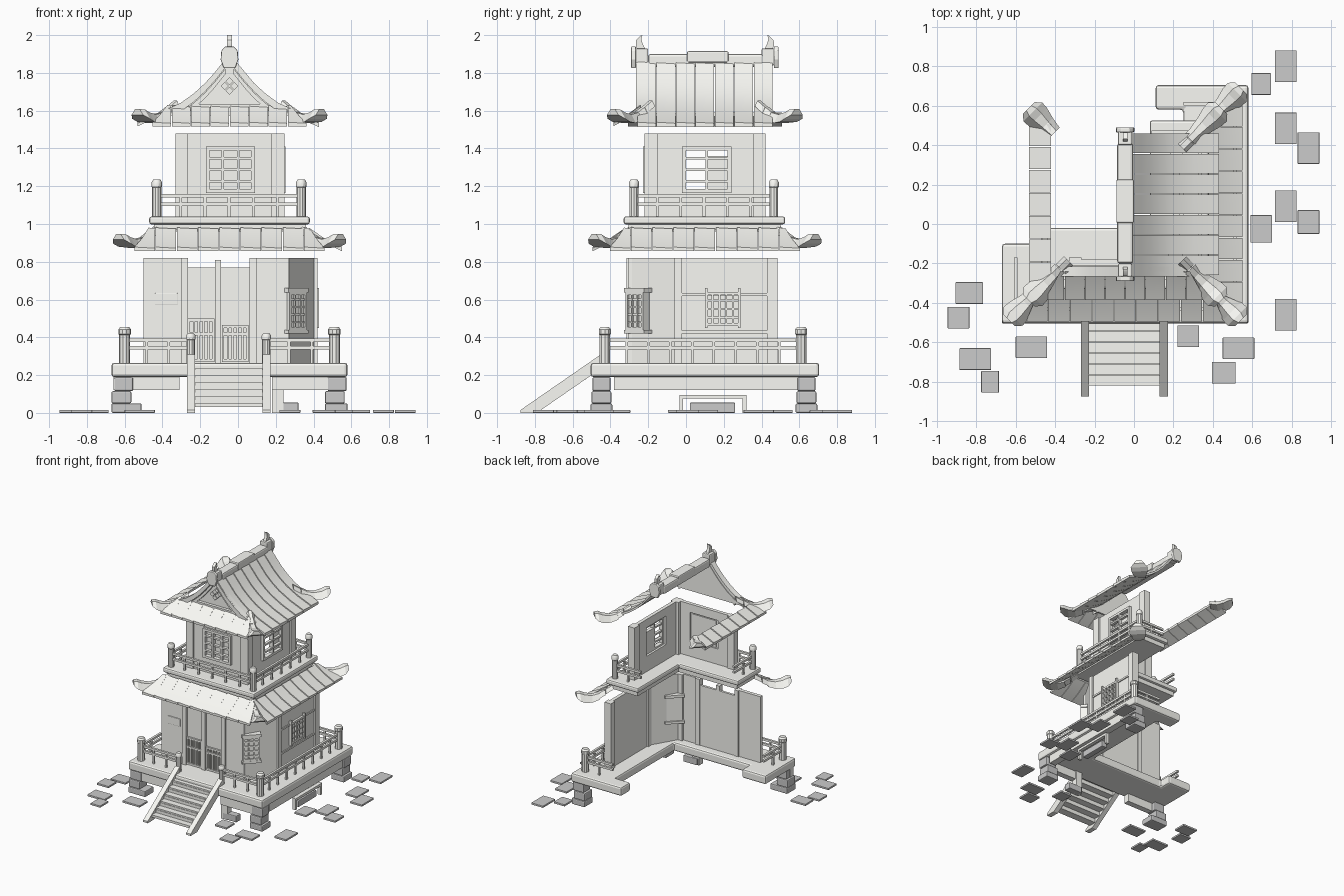
import bpy, bmesh, math
from mathutils import Vector

if "Cube" in bpy.data.objects:
    bpy.data.objects.remove(bpy.data.objects["Cube"])

CX, CY = -0.045, 0.1          # tower axis
PALE = bpy.data.materials.new("pale_plaster")
PALE.diffuse_color = (.95, .95, .91, 1)
PALE.use_nodes = True
PALE.node_tree.nodes["Principled BSDF"].inputs["Base Color"].default_value = PALE.diffuse_color
STONE = bpy.data.materials.new("pale_stone")
STONE.diffuse_color = (.95, .95, .95, 1)
STONE.use_nodes = True
STONE.node_tree.nodes["Principled BSDF"].inputs["Base Color"].default_value = STONE.diffuse_color


def make(name, verts, faces, bevel=0, smooth=False):
    me = bpy.data.meshes.new(name)
    me.from_pydata([tuple(v) for v in verts], [], faces)
    bm = bmesh.new()
    bm.from_mesh(me)
    bmesh.ops.recalc_face_normals(bm, faces=bm.faces)
    bm.to_mesh(me)
    bm.free()
    me.materials.append(STONE if "stone" in name else PALE)
    ob = bpy.data.objects.new(name, me)
    bpy.context.collection.objects.link(ob)
    if bevel:
        m = ob.modifiers.new("bevel", 'BEVEL')
        m.width, m.segments = bevel, 2
    if smooth:
        for p in me.polygons:
            p.use_smooth = True
        me.set_sharp_from_angle(angle=math.radians(35))
    return ob


def loft(name, rings, bevel=0, smooth=False):
    n = len(rings[0])
    faces = [(i * n + j, i * n + (j + 1) % n, (i + 1) * n + (j + 1) % n, (i + 1) * n + j)
             for i in range(len(rings) - 1) for j in range(n)]
    faces += [tuple(range(n)), tuple(range((len(rings) - 1) * n, len(rings) * n))]
    return make(name, [v for r in rings for v in r], faces, bevel, smooth)


def prism(name, outline, z0, z1, bevel=0):
    return loft(name, [[(x, y, z) for x, y in outline] for z in (z0, z1)], bevel)


def box(name, x0, x1, y0, y1, z0, z1, bevel=0):
    return prism(name, [(x0, y0), (x1, y0), (x1, y1), (x0, y1)], z0, z1, bevel)


def wall(name, p, q, z0, z1, t=0.03, bevel=0):
    """Upright slab between two plan points."""
    p, q = Vector(p), Vector(q)
    d = (q - p).normalized()
    n = Vector((-d.y, d.x)) * t / 2
    return prism(name, [p + n, q + n, q - n, p - n], z0, z1, bevel)


def post(name, x, y, z0, z1, r, sides=10):
    ring = lambda rr, z: [(x + rr * math.cos(2 * math.pi * i / sides),
                           y + rr * math.sin(2 * math.pi * i / sides), z) for i in range(sides)]
    h = z1 - z0
    return loft(name, [ring(r, z0), ring(r, z0 + h * .78), ring(r * 1.15, z0 + h * .8),
                       ring(r * 1.15, z0 + h * .93), ring(r * .8, z1)], smooth=True)


# ---- paving stones: centre and size
for x, y, w, d in [(.77, .8, .11, .16), (.645, .71, .1, .11), (.77, .485, .11, .16), (.885, .385, .11, .16),
                   (.77, .09, .11, .16), (.885, .01, .11, .12), (.645, -.025, .11, .14), (.77, -.46, .11, .16),
                   (.53, -.63, .16, .11), (.455, -.755, .12, .11), (.275, -.57, .11, .11), (-.52, -.625, .16, .11),
                   (-.805, -.685, .16, .11), (-.73, -.8, .09, .11), (-.89, -.475, .11, .11), (-.835, -.35, .14, .11)]:
    box("paving_stone", x - w / 2, x + w / 2, y - d / 2, y + d / 2, 0, .016, .003)

# ---- L-shaped floors (front and right strips)
prism("ground_platform", [(-.67, -.505), (.58, -.505), (.58, .705), (.11, .705), (.11, .58), (.25, .58),
                          (.25, -.2), (-.45, -.2), (-.45, -.1), (-.67, -.1)], .19, .265, .015)


def ell(name, x0, x1, y0, y1, xi, yi, z0, z1, bevel=0):
    prism(name, [(x0, y0), (x1, y0), (x1, y1), (xi, y1), (xi, yi), (x0, yi)], z0, z1, bevel)


ell("balcony_slab", -.47, .38, -.33, .525, .08, -.02, .998, 1.04, .012)
ell("balcony_support", -.445, .36, -.305, .5, .1, -.04, .96, 1.0)

# ---- foundation beams and stones
box("front_beam_left", -.66, -.31, -.49, -.44, .12, .19)
box("front_beam_right", .18, .56, -.49, -.44, .12, .19)
box("right_beam", .5, .56, -.38, .66, .12, .19)
for x, y in [(-.61, -.45), (.52, -.45), (.52, .635)]:
    w = .1 if x < 0 else .06
    box("foundation_stone_low", x - .06, x + w, y - .055, y + .06, 0, .05, .008)
    box("foundation_stone_mid", x - .06, x + .045, y - .05, y + .055, .05, .115, .008)
    box("foundation_stone_top", x - .045, x + .055, y - .045, y + .05, .115, .19, .008)
box("stair_support", .18, .24, -.48, -.43, 0, .19)
box("foundation_stone", .19, .32, -.48, -.42, 0, .055, .006)
box("vent_lintel", .53, .56, -.035, .32, .075, .095)
for y in (-.035, .3):
    box("vent_jamb", .53, .56, y, y + .02, 0, .08)
box("vent_stone", .5, .55, .02, .26, 0, .055, .006)

# ---- stairs
for i in range(6):
    y = -.82 + i * .056
    box("stair_tread", -.23, .14, y, y + .066, .03 + i * .037, .05 + i * .037)
    box("stair_riser", -.23, .14, y + .052, y + .062, .045 + i * .037, .075 + i * .037)
side = [(-.875, 0), (-.79, 0), (-.5, .2), (-.45, .235), (-.45, .31), (-.875, .016)]
for x in (-.27, .13):
    loft("stair_stringer", [[(xx, y, z) for y, z in side] for xx in (x, x + .042)])


# ---- railings
def railing(prefix, path, z, heights, n_per=.12, r=.009):
    for a, b in zip(path, path[1:]):
        for h in heights:
            wall(prefix + "_rail", a, b, z + h - r, z + h + r, .018)
        va, vb = Vector(a), Vector(b)
        n = max(1, round((vb - va).length / n_per))
        for i in range(1, n):
            p = va.lerp(vb, i / n)
            box(prefix + "_baluster", p.x - .007, p.x + .007, p.y - .007, p.y + .007, z, z + heights[0])


low = (.12, .08)
railing("ground", [(-.6, -.17), (-.6, -.43), (-.25, -.43)], .265, low)
railing("ground", [(.15, -.43), (.51, -.43), (.51, .61), (.25, .61)], .265, low)
for x, y in [(-.6, -.43), (.51, -.43), (.51, .61)]:
    post("ground_corner_post", x, y, .265, .455, .029)
for x in (-.25, .15):
    post("stair_post", x, -.43, .265, .42, .022)
railing("balcony", [(-.43, -.02), (-.43, -.275), (.335, -.275), (.335, .465), (.09, .465)], 1.04, (.11, .065))
for x, y in [(-.43, -.275), (.335, -.275), (.335, .465)]:
    post("balcony_corner_post", x, y, 1.04, 1.235, .024)

# ---- ground floor walls
Z0, Z1 = .265, .82
wall("front_wall_left", (-.5, -.29), (-.27, -.29), Z0, Z1)
box("door_post_left", -.3, -.265, -.315, -.265, Z0, Z1)
box("door_post_right", .06, .1, -.315, -.265, Z0, Z1)
wall("front_wall_right", (.1, -.29), (.25, -.29), Z0, Z1)
box("front_corner_post", .215, .27, -.308, -.255, Z0, Z1)
wall("angled_wall", (.25, -.29), (.395, -.045), Z0, Z1)
wall("right_wall", (.392, -.045), (.392, .45), Z0, Z1)
box("right_post_front", .365, .42, -.06, -.02, Z0, Z1)
box("right_post_back", .36, .42, .43, .485, Z0, Z1)
box("right_wall_rail", .4, .415, -.02, .43, .62, .635)
box("right_wall_rail_low", .4, .415, -.02, .43, .42, .435)
box("wall_plaque", -.44, -.32, -.312, -.29, .57, .635, .004)
box("doors", -.27, .06, -.29, -.27, Z0, .77)
box("door_center_post", -.122, -.09, -.31, -.27, Z0, .81)
for x0, x1, top in [(-.265, -.125, .5), (-.085, .055, .465)]:
    for z in (.27, .41, top - .015):
        box("door_lattice_rail", x0, x1, -.305, -.285, z, z + .015)
    for i in range(6):
        x = x0 + (x1 - x0 - .012) * i / 5
        box("door_lattice_slat", x, x + .012, -.302, -.285, .27, top)


# ---- lattice window between two plan points
def lattice(name, p, q, z0, z1, cols, rows, t=.03, bar=.01, edge=.016):
    p, q = Vector(p), Vector(q)
    d = (q - p).normalized()
    for z in (z0, z1 - edge):
        wall(name + "_frame", p, q, z, z + edge, t)
    for i in range(cols + 1):
        w = edge if i in (0, cols) else bar
        c = (p + d * w / 2).lerp(q - d * w / 2, i / cols)
        wall(name + "_upright", c - d * w / 2, c + d * w / 2, z0, z1, t)
    for j in range(1, rows):
        z = z0 + (z1 - z0) * j / rows
        wall(name + "_bar", p, q, z - bar / 2, z + bar / 2, t * .7)


def ang(u, v=0):              # point on the angled corner window
    return (.283 + .707 * (u + v), -.238 + .707 * (u - v))


wall("corner_window_box", ang(-.062), ang(.062), .43, .65, .08)
wall("corner_window_cap", ang(-.075), ang(.075), .637, .66, .105)
wall("corner_window_sill", ang(-.075), ang(.075), .42, .44, .105)
lattice("corner_window", ang(-.066, .042), ang(.066, .042), .44, .64, 3, 5, .018)
lattice("right_window", (.412, .1), (.412, .29), .46, .64, 5, 4, .025)
for y in (.1, .275):
    box("right_window_upright", .4, .43, y, y + .014, .45, .66)

# ---- upper floor walls, each with a window opening
U0, U1 = 1.04, 1.48
wall("upper_front_left", (-.33, -.195), (-.17, -.195), U0, U1)
wall("upper_front_right", (.09, -.195), (.2, -.195), U0, U1)
wall("upper_right_front", (.215, -.2), (.215, -.02), U0, U1)
wall("upper_right_back", (.215, .24), (.215, .4), U0, U1)
for z0, z1 in [(U0, 1.17), (1.41, U1)]:
    wall("upper_front_panel", (-.17, -.195), (.09, -.195), z0, z1)
    wall("upper_right_panel", (.215, -.02), (.215, .24), z0, z1)
box("upper_left_post", -.33, -.265, -.22, -.17, U0, U1)
box("upper_corner_post", .175, .245, -.22, -.15, U0, U1)
box("upper_back_post", .185, .245, .355, .42, U0, U1)
lattice("upper_front_window", (-.17, -.21), (.09, -.21), 1.165, 1.41, 3, 4, .035, .014, .02)
wall("upper_front_shutter", (-.15, -.19), (.07, -.19), 1.18, 1.4, .01)
lattice("upper_right_window", (.235, -.02), (.235, .24), 1.165, 1.41, 2, 4, .035, .014, .02)
wall("upper_right_shutter", (.22, .11), (.22, .22), 1.18, 1.36, .012)


# ---- roofs: u runs along a side, v outwards from the axis
def side_point(s, u, v, z):
    return {'front': (CX + u, CY - v, z), 'right': (CX + v, CY + u, z), 'left': (CX - v, CY - u, z)}[s]


def tiles(name, s, profile, count, h_in, h_out, t=.016, gap=.002):
    """Row of parallel tiles along a (v, z) profile; the end tiles are cut along the hips."""
    v0, v1 = profile[0][0], profile[-1][0]
    for k in range(count):
        a, b = [h_out * (-1 + 2 * i / count) for i in (k, k + 1)]
        rings = []
        for v, z in profile:
            h = h_in + (h_out - h_in) * (v - v0) / (v1 - v0)
            l, r = max(a, -h) + gap, min(b, h) - gap
            rings.append([side_point(s, l, v, z + .006), side_point(s, r, v, z),
                          side_point(s, r, v, z - t), side_point(s, l, v, z - t)])
        loft(name, rings, smooth=True)


low_prof = [(.42, .975), (.5, .92), (.595, .872)]
up_prof = [(.34, 1.625), (.41, 1.575), (.485, 1.533)]
slope = [(.03, 1.86), (.08, 1.8), (.13, 1.74), (.19, 1.685), (.25, 1.64), (.35, 1.585), (.475, 1.533)]
tiles("lower_roof_tile", 'front', low_prof, 9, .43, .505)
tiles("lower_roof_tile", 'right', low_prof, 9, .43, .505)
tiles("upper_front_tile", 'front', up_prof, 8, .33, .41)
tiles("upper_left_eave_tile", 'left', [(.375, 1.585), (.43, 1.56), (.487, 1.533)], 7, .41, .41)
tiles("main_roof_tile", 'right', slope, 7, .36, .36, .02)


# ---- hip ridges with upturned flared corners
def hip(name, sx, sy, sections):
    rings = []
    for t, z, w, h in sections:
        c = Vector((CX + sx * t, CY + sy * t, z))
        n = Vector((-sy, sx, 0)).normalized() * w / 2
        up = Vector((0, 0, h))
        rings.append([c - n, c - n * .4 + up, c + n * .4 + up, c + n])
    loft(name, rings)


def corner(prefix, sx, sy, t, z, full=True):
    if full:
        hip(prefix + "_hip", sx, sy, [(t - .175, z + .09, .065, .03), (t - .135, z + .055, .065, .03)])
        hip(prefix + "_hip", sx, sy, [(t - .132, z + .05, .075, .035), (t - .1, z + .025, .075, .035)])
    hip(prefix + "_flare", sx, sy, [(t - .102, z + .018, .08, .04), (t - .06, z + .002, .1, .045),
                                    (t - .02, z + .008, .13, .05), (t + .006, z + .024, .135, .05),
                                    (t + .026, z + .045, .085, .03)])


for sx, sy in [(-1, -1), (1, -1), (1, 1)]:
    corner("lower_roof", sx, sy, .562, .872)
    corner("upper_roof", sx, sy, .462, 1.533)
corner("upper_roof", -1, 1, .462, 1.533, False)

# ---- front gable: curved barge boards, infill and lattice diamond
barge = [(.02, 1.875), (.08, 1.8), (.13, 1.745), (.19, 1.69), (.26, 1.64), (.34, 1.605)]
for s in (-1, 1):
    for name, drop, y0, y1, w, cut in [("barge_board", 0, -.265, -.215, .045, 6),
                                       ("inner_barge_board", .05, -.25, -.21, .03, 5)]:
        loft(name, [[(CX + s * v, y0, z - drop), (CX + s * v, y1, z - drop),
                     (CX + s * v, y1, z - drop - w), (CX + s * v, y0, z - drop - w)]
                    for v, z in barge[:cut]], smooth=True)
outline = [(v, z - .03) for v, z in barge] + [(-v, z - .03) for v, z in reversed(barge)]
loft("gable_panel", [[(CX + v, y, z) for v, z in outline] for y in (-.225, -.21)])
for dx, dz in [(0, .025), (.025, 0), (0, -.025), (-.025, 0)]:
    d = .021
    loft("gable_diamond", [[(CX + dx + a, y, 1.73 + dz + b) for a, b in [(0, d), (d, 0), (0, -d), (-d, 0)]]
                           for y in (-.245, -.22)])
box("gable_beam", CX - .2, CX + .2, -.25, -.21, 1.615, 1.635)

# ---- ridge, end ornaments and horned finials
box("ridge_beam", CX - .04, CX + .04, -.2, .41, 1.83, 1.9, .012)
box("ridge_cap", CX - .045, CX + .045, .005, .225, 1.855, 1.915, .008)
badge = [(-.03, 1.825), (.03, 1.825), (.047, 1.87), (.042, 1.92), (.022, 1.94), (-.022, 1.94), (-.042, 1.92), (-.047, 1.87)]
for s in (-1, 1):
    Y = lambda d: CY + s * d
    box("ridge_end_block", CX - .036, CX + .036, min(Y(.3), Y(.37)), max(Y(.3), Y(.37)), 1.84, 1.93, .008)
    loft("ridge_end_ornament", [[(CX + x, Y(d), z) for x, z in badge] for d in (.365, .39)], .005)
    horn = [(.335, 1.925, .02), (.348, 1.955, .018), (.35, 1.98, .014), (.335, 2.0, .004)]
    loft("ridge_finial", [[(CX - .012, Y(d - w), z), (CX + .012, Y(d - w), z),
                           (CX + .012, Y(d + w), z - w * .5), (CX - .012, Y(d + w), z - w * .5)]
                          for d, z, w in horn], smooth=True)
